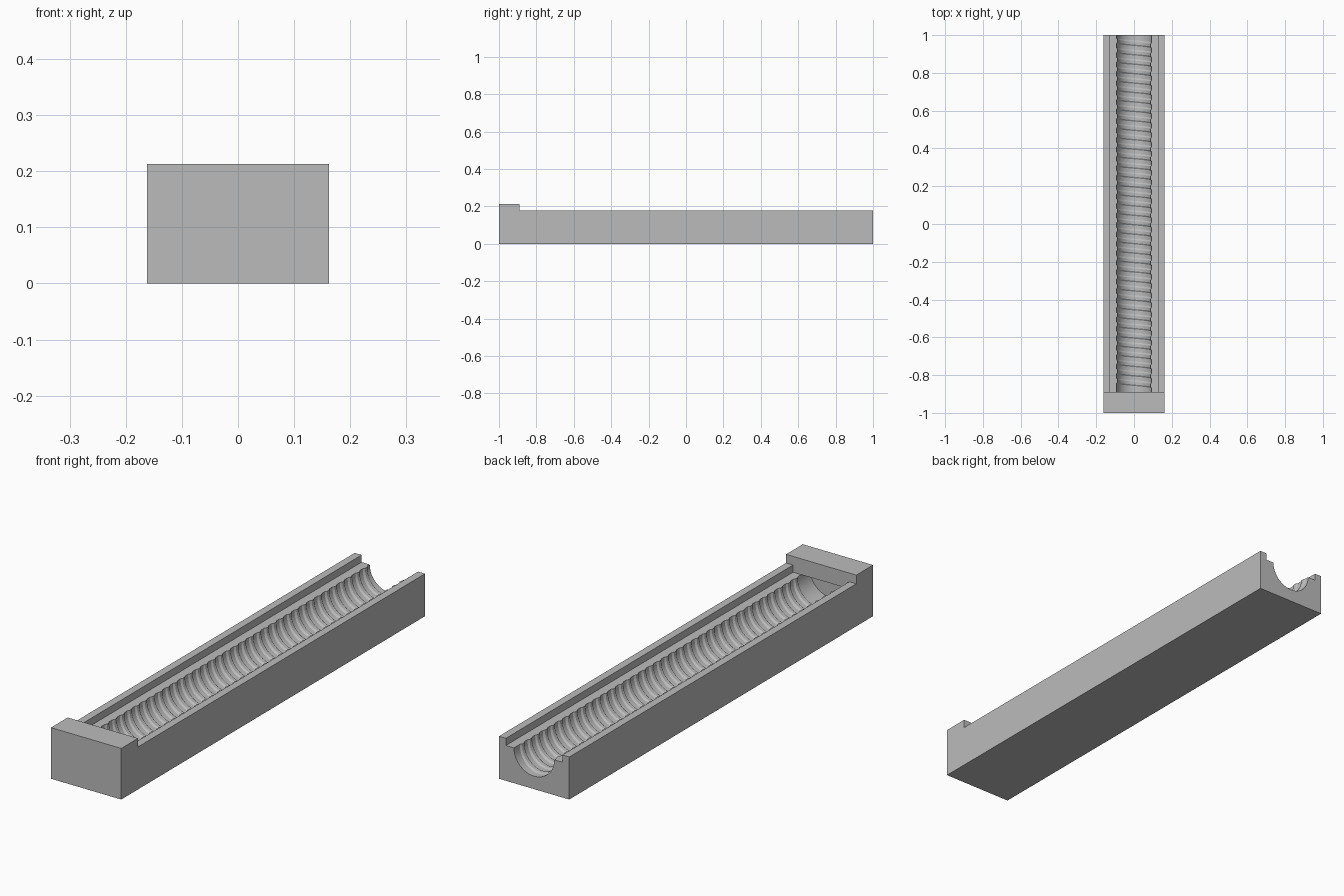
import bpy, bmesh, math

cube = bpy.data.objects.get("Cube")
if cube:
    bpy.data.objects.remove(cube, do_unlink=True)

HALF_W, LEDGE_X, BORE = 0.162, 0.13, 0.093
RAIL_Z, LEDGE_Z, BLOCK_Z = 0.177, 0.147, 0.213
POCKET_Y, CAP_Y = -0.95, -0.89
PITCH, RIDGE, SEGS = 0.05, 0.005, 32

grey = bpy.data.materials.new("plain grey")
grey.use_nodes = True
grey.diffuse_color = (0.5, 0.5, 0.5, 1)
grey.node_tree.nodes["Principled BSDF"].inputs["Base Color"].default_value = (0.5, 0.5, 0.5, 1)


def finish(bm, name, smooth=False):
    bmesh.ops.recalc_face_normals(bm, faces=bm.faces)
    mesh = bpy.data.meshes.new(name)
    bm.to_mesh(mesh)
    bm.free()
    mesh.materials.append(grey)
    obj = bpy.data.objects.new(name, mesh)
    bpy.context.collection.objects.link(obj)
    if smooth:
        bpy.ops.object.select_all(action="DESELECT")
        obj.select_set(True)
        bpy.context.view_layer.objects.active = obj
        bpy.ops.object.shade_smooth_by_angle(angle=math.radians(25))
    return obj


def section(bm, y, radius, skew):
    """Channel cross-section; the bore points follow the helix when skewed."""
    right = [(HALF_W, 0), (HALF_W, RAIL_Z), (LEDGE_X, RAIL_Z), (LEDGE_X, LEDGE_Z)]
    pts = [(x, y, z) for x, z in right]
    for i in range(SEGS + 1):
        t = i / SEGS
        a = math.pi * t
        pts.append((radius * math.cos(a), y + skew * t, LEDGE_Z - radius * math.sin(a)))
    pts += [(-x, y, z) for x, z in reversed(right)]
    return [bm.verts.new(p) for p in pts]


# Channel rail with a helical thread along the half-round bore
rows = [(POCKET_Y, BORE, 0), (CAP_Y, BORE, 0)]
start = CAP_Y + 0.005
for turn in range(37):
    y = start + turn * PITCH
    for part, inset in ((0, 0), (0.3, 0), (0.45, RIDGE), (0.75, RIDGE), (0.9, 0)):
        rows.append((y + part * PITCH, BORE - inset, PITCH / 2))
rows.append((1, BORE, 0))

bm = bmesh.new()
rings = [section(bm, *row) for row in rows]
for a, b in zip(rings, rings[1:]):
    for i in range(len(a)):
        j = (i + 1) % len(a)
        bm.faces.new((a[i], a[j], b[j], b[i]))
# End face: fan under the bore plus the two side walls
bm.faces.new(rings[-1])
finish(bm, "threaded_channel_rail", True)

# Closed end block overhanging the end of the bore
profile = [(-1, 0), (POCKET_Y, 0), (POCKET_Y, LEDGE_Z), (CAP_Y, LEDGE_Z),
           (CAP_Y, BLOCK_Z), (-1, BLOCK_Z)]
bm = bmesh.new()
face = bm.faces.new([bm.verts.new((-HALF_W, y, z)) for y, z in profile])
new = bmesh.ops.extrude_face_region(bm, geom=[face])["geom"]
bmesh.ops.translate(bm, vec=(2 * HALF_W, 0, 0),
                    verts=[v for v in new if isinstance(v, bmesh.types.BMVert)])
finish(bm, "end_block")
